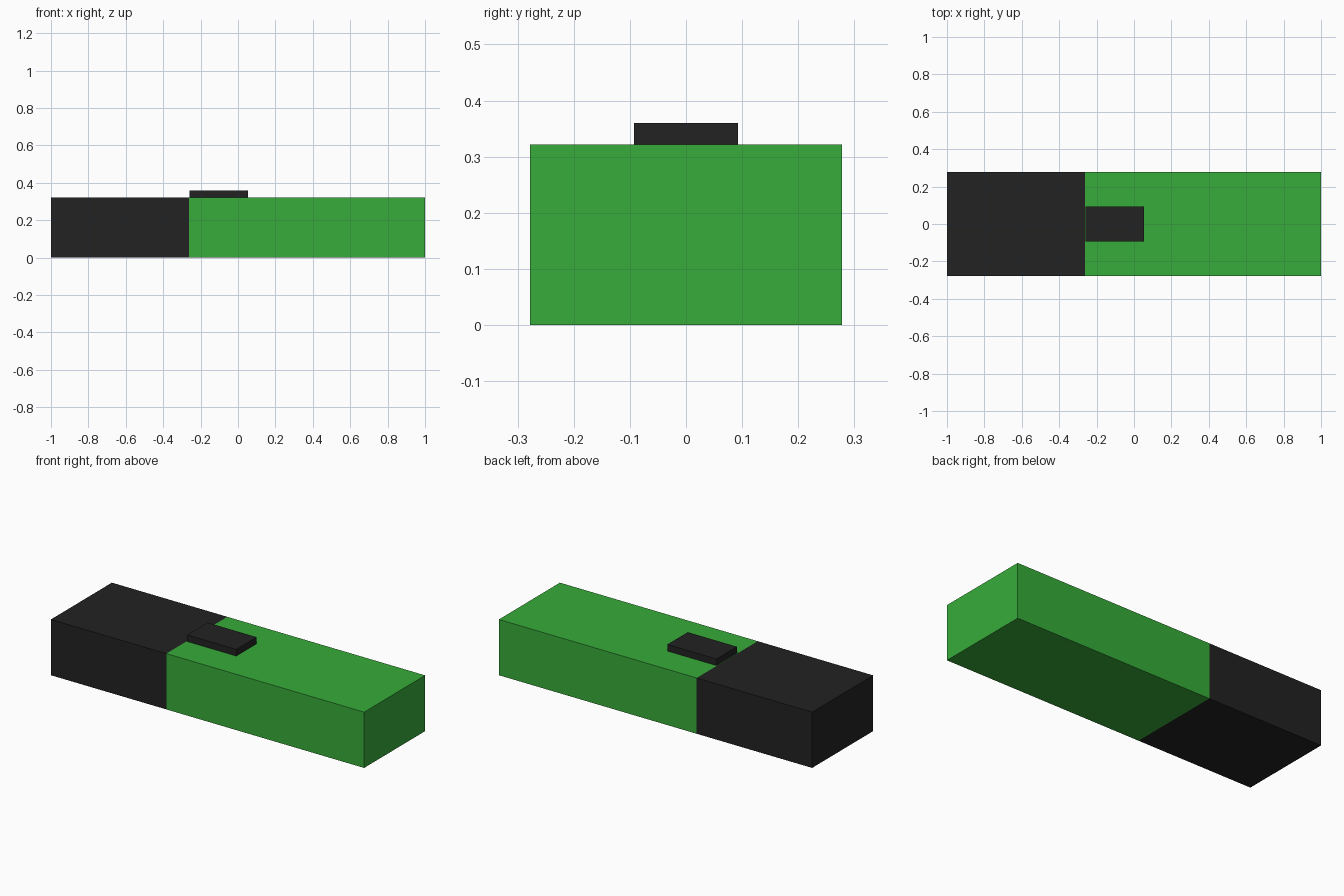
import bpy
import bmesh
from mathutils import Matrix, Vector

if "Cube" in bpy.data.objects:
    bpy.data.objects.remove(bpy.data.objects["Cube"])


def material(name, rgb):
    m = bpy.data.materials.new(name)
    m.diffuse_color = (*rgb, 1.0)
    m.use_nodes = True
    m.node_tree.nodes["Principled BSDF"].inputs["Base Color"].default_value = m.diffuse_color
    return m


def box(name, lo, hi, mat):
    lo, hi = Vector(lo), Vector(hi)
    bm = bmesh.new()
    bmesh.ops.create_cube(
        bm, size=1.0,
        matrix=Matrix.Translation((lo + hi) / 2) @ Matrix.Diagonal((*(hi - lo), 1.0)))
    mesh = bpy.data.meshes.new(name)
    bm.to_mesh(mesh)
    bm.free()
    mesh.materials.append(mat)
    obj = bpy.data.objects.new(name, mesh)
    bpy.context.collection.objects.link(obj)
    return obj


green = material("green", (0.038, 0.412, 0.042))
black = material("black", (0.016, 0.016, 0.016))

SEAM, HALF_W, TOP = -0.263, 0.278, 0.322

# Green casing and the black end section it meets
box("casing", (SEAM, -HALF_W, 0), (1, HALF_W, TOP), green)
box("end_section", (-1, -HALF_W, 0), (SEAM, HALF_W, TOP), black)

# Raised slide button on top
box("slide_button", (-0.26, -0.093, TOP), (0.054, 0.093, 0.36), black)
